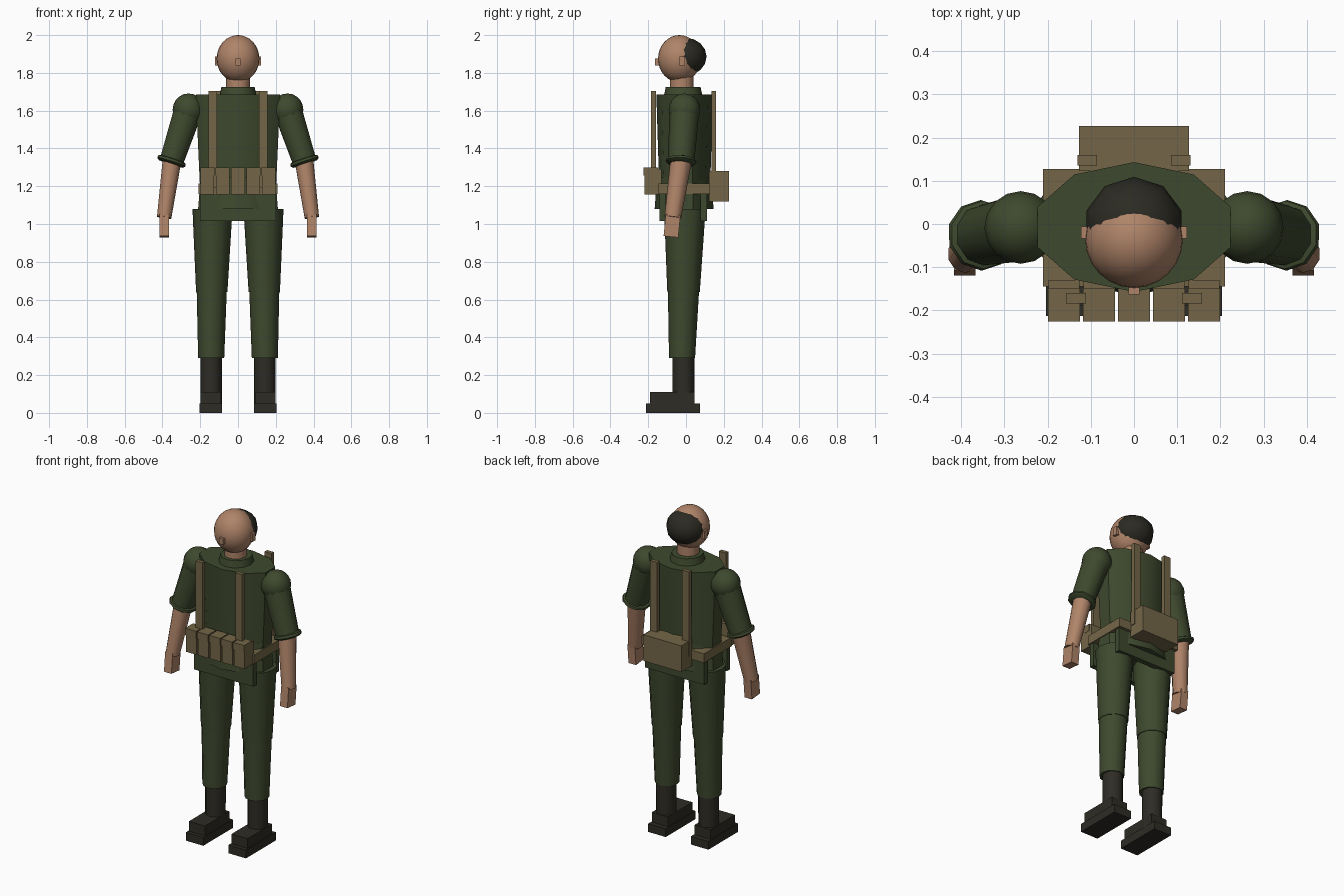
import bpy
import bmesh
from math import cos, sin, pi, radians
from mathutils import Vector, Matrix

default = bpy.data.objects.get("Cube")
if default:
    bpy.data.objects.remove(default, do_unlink=True)


def material(name, r, g, b):
    m = bpy.data.materials.new(name)
    m.use_nodes = True
    m.diffuse_color = (r, g, b, 1)
    bsdf = next(n for n in m.node_tree.nodes if n.type == 'BSDF_PRINCIPLED')
    bsdf.inputs["Base Color"].default_value = (r, g, b, 1)
    bsdf.inputs["Roughness"].default_value = 0.9
    return m


GREEN = material("olive cloth", 0.048, 0.066, 0.027)
SKIN = material("skin", 0.43, 0.23, 0.14)
TAN = material("tan webbing", 0.175, 0.134, 0.064)
LEATHER = material("dark leather", 0.027, 0.025, 0.018)
HAIR = material("dark hair", 0.024, 0.023, 0.016)


def finish(name, bm, mat, smooth=True):
    bmesh.ops.recalc_face_normals(bm, faces=bm.faces)
    mesh = bpy.data.meshes.new(name)
    bm.to_mesh(mesh)
    bm.free()
    mesh.materials.append(mat)
    ob = bpy.data.objects.new(name, mesh)
    bpy.context.collection.objects.link(ob)
    if smooth:
        bpy.ops.object.select_all(action='DESELECT')
        ob.select_set(True)
        bpy.context.view_layer.objects.active = ob
        bpy.ops.object.shade_smooth_by_angle(angle=radians(42))
    return ob


def box(name, x, y, z, mat, tilt=None):
    """Box from (min, max) ranges, optionally turned about its centre."""
    bm = bmesh.new()
    bmesh.ops.create_cube(bm, size=1)
    centre = Vector([(a + b) / 2 for a, b in (x, y, z)])
    size = [abs(b - a) for a, b in (x, y, z)]
    turn = tilt.to_matrix().to_4x4() if tilt else Matrix()
    bm.transform(Matrix.Translation(centre) @ turn @ Matrix.Diagonal((*size, 1)))
    return finish(name, bm, mat, smooth=False)


def ball(name, centre, radii, mat, segs, rings):
    bm = bmesh.new()
    bmesh.ops.create_uvsphere(bm, u_segments=segs, v_segments=rings, radius=1)
    bm.transform(Matrix.Translation(centre) @ Matrix.Diagonal((*radii, 1)))
    return finish(name, bm, mat)


def loft(name, rings, mat, segs=10, along_axis=False):
    """Closed tube through elliptical rings of (centre, rx, ry)."""
    bm = bmesh.new()
    up = Vector((0, 0, 1))
    axis = Vector(rings[0][0]) - Vector(rings[-1][0])
    turn = up.rotation_difference(axis if along_axis else up)
    loops = []
    for centre, rx, ry in rings:
        angles = [pi / 2 + 2 * pi * i / segs for i in range(segs)]
        loops.append([bm.verts.new(Vector(centre) + turn @ Vector((rx * cos(a), ry * sin(a), 0)))
                      for a in angles])
    for a, b in zip(loops, loops[1:]):
        for i in range(segs):
            j = (i + 1) % segs
            bm.faces.new((a[i], a[j], b[j], b[i]))
    bm.faces.new(loops[0])
    bm.faces.new(loops[-1])
    return finish(name, bm, mat)


def span(centre, half):
    return (centre - half, centre + half)


# Head, hair, face and neck
ball("head", (0, -0.035, 1.875), (0.113, 0.113, 0.125), SKIN, 24, 16)
ball("hair", (0, -0.003, 1.886), (0.115, 0.112, 0.1), HAIR, 10, 8)
box("nose", span(0, 0.013), (-0.163, -0.135), (1.84, 1.876), SKIN)
loft("neck", [((0, -0.022, 1.79), 0.063, 0.063), ((0, -0.022, 1.66), 0.063, 0.063)], SKIN, 12)

# Jacket
loft("collar", [((0, -0.015, 1.725), 0.088, 0.092), ((0, -0.015, 1.67), 0.1, 0.104)], GREEN, 12)
loft("jacket_body", [((0, -0.007, 1.685), 0.235, 0.15), ((0, -0.007, 1.2), 0.212, 0.135)], GREEN)
loft("jacket_skirt", [((0, -0.01, 1.25), 0.208, 0.143), ((0, -0.01, 1.08), 0.222, 0.156)], GREEN)
box("front_jacket_flap", span(0, 0.2), (-0.14, -0.108), (1.017, 1.2), GREEN)
box("back_jacket_flap", span(0, 0.2), (0.078, 0.11), (1.017, 1.2), GREEN)

# Belt, pouches and pack
box("belt", span(0, 0.21), (-0.145, 0.127), (1.16, 1.215), TAN)
for i in range(5):
    x = (i - 2) * 0.081
    box(f"pouch_{i + 1}", span(x, 0.036), (-0.22, -0.13), (1.155, 1.29), TAN)
    box(f"pouch_lid_{i + 1}", span(x, 0.037), (-0.225, -0.148), (1.257, 1.3), TAN)
box("back_pack", span(0, 0.127), (0.122, 0.227), (1.12, 1.28), TAN)

# Paired parts
for side, s in (("left", 1), ("right", -1)):
    box(f"{side}_ear", span(s * 0.113, 0.009), (-0.034, -0.006), (1.838, 1.888), SKIN)
    box(f"{side}_front_strap", span(s * 0.134, 0.023), (-0.184, -0.16), (1.19, 1.705), TAN)
    box(f"{side}_back_strap", span(s * 0.108, 0.023), (0.135, 0.159), (1.19, 1.705), TAN)

    # Arm
    shoulder = Vector((s * 0.262, -0.008, 1.605))
    elbow = Vector((s * 0.352, -0.026, 1.332))
    wrist = Vector((s * 0.391, -0.07, 1.035))
    ball(f"{side}_shoulder", shoulder, (0.084, 0.084, 0.086), GREEN, 16, 10)
    loft(f"{side}_sleeve", [(shoulder, 0.079, 0.079), (elbow, 0.066, 0.07)], GREEN, along_axis=True)
    d = (shoulder - elbow).normalized()
    loft(f"{side}_cuff", [(elbow + d * h, r, r) for h, r in
                          ((0.014, 0.066), (0.009, 0.079), (-0.004, 0.082), (-0.014, 0.068))],
         GREEN, along_axis=True)
    loft(f"{side}_forearm", [(elbow + d * 0.01, 0.052, 0.057), (wrist, 0.04, 0.044)], SKIN, along_axis=True)
    lean = Vector((0, 0, 1)).rotation_difference(Vector((0, 0.1, 1)))
    box(f"{side}_hand", span(s * 0.391, 0.025), span(-0.074, 0.039), (0.932, 1.05), SKIN, lean)

    # Leg
    loft(f"{side}_thigh", [((s * 0.135, -0.006, 1.08), 0.106, 0.11),
                           ((s * 0.139, -0.013, 0.64), 0.083, 0.086)], GREEN, 12)
    loft(f"{side}_shin", [((s * 0.139, -0.013, 0.66), 0.08, 0.083),
                          ((s * 0.142, -0.021, 0.29), 0.069, 0.069)], GREEN, 12)

    # Boot
    loft(f"{side}_boot_shaft", [((s * 0.142, -0.014, 0.31), 0.057, 0.058),
                                ((s * 0.142, -0.014, 0.04), 0.056, 0.058)], LEATHER, 12)
    box(f"{side}_boot_foot", span(s * 0.144, 0.054), (-0.19, 0.045), (0.04, 0.11), LEATHER)
    box(f"{side}_boot_sole", span(s * 0.144, 0.059), (-0.213, 0.074), (0, 0.05), LEATHER)
